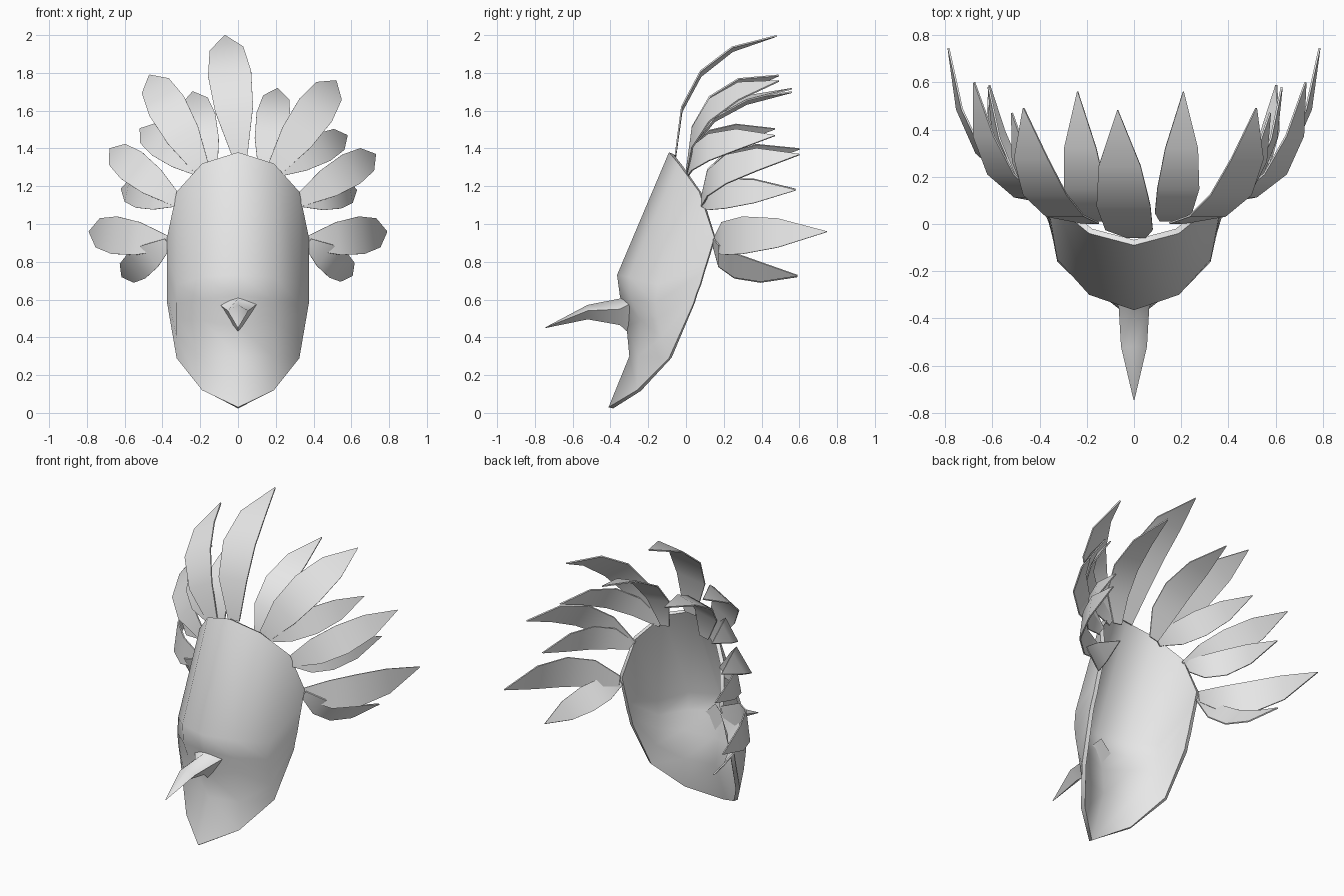
import bpy, bmesh, math
from mathutils import Vector

cube = bpy.data.objects.get("Cube")
if cube:
    bpy.data.objects.remove(cube)

grey = bpy.data.materials.new("pale_grey")
grey.use_nodes = True
COLOUR = (0.8, 0.8, 0.8, 1)
grey.diffuse_color = COLOUR
grey.node_tree.nodes["Principled BSDF"].inputs["Base Color"].default_value = COLOUR


def finish(name, bm, thickness=0, angle=60):
    bmesh.ops.recalc_face_normals(bm, faces=bm.faces)
    mesh = bpy.data.meshes.new(name)
    bm.to_mesh(mesh)
    bm.free()
    mesh.materials.append(grey)
    obj = bpy.data.objects.new(name, mesh)
    bpy.context.collection.objects.link(obj)
    bpy.ops.object.select_all(action='DESELECT')
    bpy.context.view_layer.objects.active = obj
    obj.select_set(True)
    if thickness:
        shell = obj.modifiers.new("thickness", 'SOLIDIFY')
        shell.thickness = thickness
        shell.offset = -1
        bpy.ops.object.modifier_apply(modifier=shell.name)
    bpy.ops.object.shade_smooth_by_angle(angle=math.radians(angle))
    return obj


def loft(rows, closed=False):
    """Skin neighbouring rows of points with quads."""
    bm = bmesh.new()
    grid = [[bm.verts.new(p) for p in row] for row in rows]
    for a, b in zip(grid, grid[1:]):
        n = len(a)
        for i in range(n if closed else n - 1):
            j = (i + 1) % n
            bm.faces.new((a[i], a[j], b[j], b[i]))
    return bm


# Mask: (y, z) profiles from the crown to the chin, by distance from the middle
profiles = {
    0: [(-.09, 1.38), (-.365, .73), (-.35, .62), (-.315, .46), (-.3, .3), (-.41, .03)],
    .19: [(-.04, 1.32), (-.3, .72), (-.29, .6), (-.24, .49), (-.25, .3), (-.26, .12)],
    .325: [(.07, 1.17), (-.15, .68), (-.16, .58), (-.15, .5), (-.13, .4), (-.09, .29)],
    .375: [(.15, .93), (.12, .83), (.095, .75), (.075, .68), (.055, .63), (.04, .58)],
}
sides = list(profiles)
columns = [-x for x in sides[:0:-1]] + sides
mask_bm = loft([[(x, y, z) for y, z in profiles[abs(x)]] for x in columns])
# The shell must thicken towards the hollow back
mask = finish("mask", mask_bm)
if sum(p.normal.y * p.area for p in mask.data.polygons) > 0:
    mask.data.flip_normals()
shell = mask.modifiers.new("thickness", 'SOLIDIFY')
shell.thickness = 0.025
shell.offset = -1
bpy.ops.object.modifier_apply(modifier=shell.name)
bpy.ops.object.shade_smooth_by_angle(angle=math.radians(60))

# Beak: diamond sections (y, half width, bottom, top) tapering to a point
sections = [(-.3, .1, .42, .68), (-.35, .065, .465, .605),
            (-.52, .055, .495, .572), (-.745, .002, .449, .453)]
rings = []
for y, w, low, high in sections:
    middle = low + (high - low) * .6
    rings.append([(w, y, middle), (0, y, high), (-w, y, middle), (0, y, low)])
beak_bm = loft(rings, closed=True)
bmesh.ops.holes_fill(beak_bm, edges=beak_bm.edges)
finish("beak", beak_bm)


# Feathers: flat blades that leave the rim outwards and sweep backwards
OUTLINE = [.35, .88, 1, .78, .02]


def feather(name, base, tip, width):
    base, tip = Vector(base), Vector(tip)
    out = Vector((tip.x - base.x, 0, tip.z - base.z))
    across = Vector((out.z, 0, -out.x)).normalized()
    bend = base + out * .87
    rows = []
    for i, share in enumerate(OUTLINE):
        t = i / (len(OUTLINE) - 1)
        spine = base * (1 - t) ** 2 + bend * 2 * t * (1 - t) + tip * t * t
        rows.append([spine - across * width * share, spine + across * width * share])
    finish(name, loft(rows), thickness=.008)


feather("crown_feather", (.01, -.06, 1.36), (-.07, .48, 2), .115)

# Side feathers: name, base on the rim, tip, half width, lean of the right one
crown, temple, cheek = (.18, 0, 1.27), (.32, .08, 1.12), (.37, .15, .9)
pairs = [
    ("upper_front", crown, (.52, .49, 1.76), .105, .05),
    ("upper_back", (.14, .01, 1.27), (.21, .56, 1.72), .09, -.03),
    ("upper_low", crown, (.58, .47, 1.47), .08, .06),
    ("temple_high", temple, (.73, .6, 1.37), .09, .05),
    ("temple_low", temple, (.63, .58, 1.18), .08, .01),
    ("cheek_high", cheek, (.79, .745, .96), .1, 0),
    ("cheek_low", cheek, (.6, .59, .73), .08, -.01),
]
for name, base, tip, width, lean in pairs:
    feather("left_" + name, base, tip, width)
    feather("right_" + name, (-base[0], base[1], base[2]),
            (lean - tip[0], tip[1], tip[2] + lean * .6), width)
